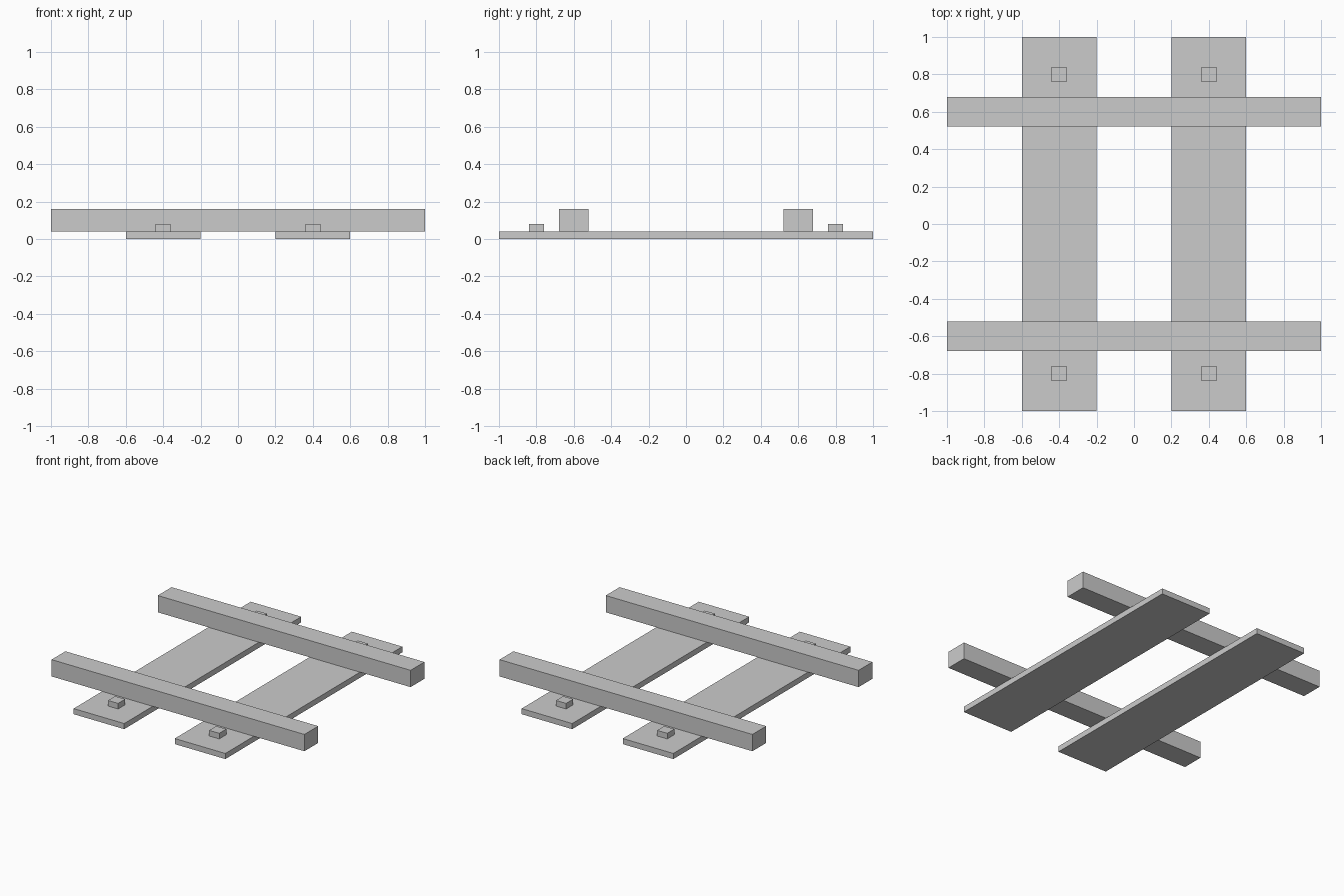
import bpy

if "Cube" in bpy.data.objects:
    bpy.data.objects.remove(bpy.data.objects["Cube"])


def box(name, center, size):
    """Axis-aligned box with its scale applied."""
    bpy.ops.mesh.primitive_cube_add(size=1, location=center)
    ob = bpy.context.object
    ob.name = name
    ob.scale = size
    bpy.ops.object.transform_apply(location=False, rotation=False, scale=True)
    return ob


SIDES = (("left", -1), ("right", 1))
ENDS = (("front", -1), ("back", 1))

# Flat sleepers lying front to back
for side, sx in SIDES:
    box(f"{side}_sleeper", (0.4 * sx, 0, 0.02), (0.4, 2.0, 0.04))

    # Square spike head outside each rail
    for end, sy in ENDS:
        box(f"{end}_{side}_spike", (0.4 * sx, 0.8 * sy, 0.06), (0.08, 0.08, 0.04))

# Rails resting across the sleepers
for end, sy in ENDS:
    box(f"{end}_rail", (0, 0.6 * sy, 0.1), (2.0, 0.156, 0.12))
